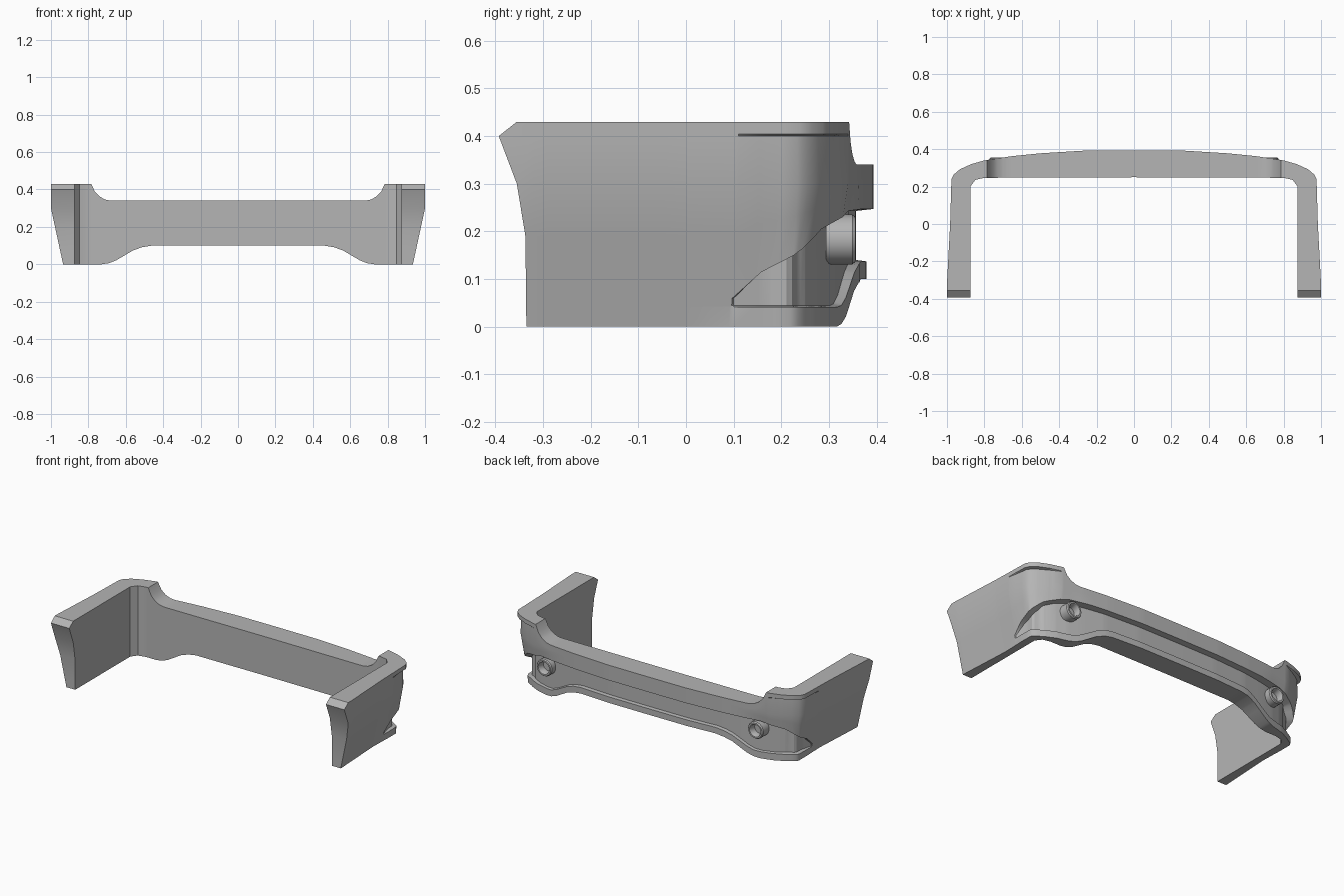
import bpy, bmesh, math
from mathutils import Vector, Matrix

if "Cube" in bpy.data.objects:
    bpy.data.objects.remove(bpy.data.objects["Cube"])


def key(keys, s):
    """Linear interpolation through (s, value...) keys."""
    s = min(max(s, keys[0][0]), keys[-1][0])
    for a, b in zip(keys, keys[1:]):
        if s <= b[0]:
            t = (s - a[0]) / (b[0] - a[0])
            v = [p + (q - p) * t for p, q in zip(a[1:], b[1:])]
            return Vector(v) if len(v) > 1 else v[0]


# Plan outlines along the half bumper: centre -> corner -> arm end
OUTER = [(0, 0, .393), (.27, .27, .392), (.5, .5, .378), (.65, .65, .363), (.8, .8, .34),
         (.875, .87, .32), (.94, .93, .293), (.985, .963, .265), (1.015, .976, .24),
         (1.255, .983, 0), (1.58, 1, -.32), (1.625, 1, -.37)]
INNER = [(0, 0, .25), (.8, .8, .247), (.875, .848, .236), (1.015, .875, .2),
         (1.255, .875, 0), (1.58, .875, -.32), (1.625, .875, -.37)]
# Heights
TOP = [(.68, .34), (.71, .346), (.74, .362), (.765, .388), (.785, .43)]
BOTTOM = [(.46, .1), (.51, .092), (.56, .075), (.65, .022), (.69, .006), (.73, 0)]
CREASE = [(.6, .247), (.75, .243), (.9, .205), (1.085, .115), (1.155, .055)]
LIP = [(.46, .137), (.51, .13), (.56, .112), (.65, .062), (.69, .045), (.73, .041)]
# Inward offsets
TAPER = [(.6, 0), (.73, .55), (.95, 1)]
LEDGE = [(.8, 0), (.87, .014), (.94, .022), (1.0, .02), (1.145, 0)]
RECESS = [(.5, .036), (.73, .05), (.94, .084), (1.06, .078), (1.155, .056)]
LIP_IN = [(.5, .014), (.73, .034), (.94, .058), (1.1, .054), (1.155, .056)]
BOTTOM_IN = [(.5, .014), (.73, .034), (.94, .058), (1.1, .058), (1.25, .065)]
# Slanted end of the arm, y by height
ARM_END = [(0, -.335), (.19, -.337), (.3, -.355), (.4, -.393), (.43, -.355)]


def section(s, last):
    top, bot = key(TOP, s), key(BOTTOM, s)
    zc, zl = key(CREASE, s), key(LIP, s)
    tuck = key(LEDGE, s)
    base = lambda z: key(TAPER, s) * .065 * max(0, (.3 - z) / .3)
    body = lambda z: base(z) + tuck * .85 * min(1, z / .3)
    zm = .3 + (zc - .3) * .45
    inset = lambda keys, z: key(keys, s) if s < 1.15 else base(z)
    rows = [(top, 0), (top - .026, 0), (top - .03, tuck), (.3, body(.3)), (zm, body(zm)),
            (zc, body(zc)), (zc - .004, max(inset(RECESS, zc - .004), body(zc - .004))),
            (zl + .003, inset(RECESS, zl + .003)), (zl, inset(LIP_IN, zl)), (bot, key(BOTTOM_IN, s))]
    o, i = key(OUTER, s), key(INNER, s)
    d = (i - o).normalized()
    ring = [(*(o + d * off), z) for z, off in rows]
    ring += [(i.x, i.y, z) for z, off in reversed(rows)]
    if last:
        ring = [(x, key(ARM_END, z), z) for x, y, z in ring]
    return ring


grey = bpy.data.materials.new("dark_grey")
grey.diffuse_color = (.46, .46, .46, 1)
grey.use_nodes = True
grey.node_tree.nodes["Principled BSDF"].inputs["Base Color"].default_value = grey.diffuse_color


def finish(name, bm, angle):
    bmesh.ops.recalc_face_normals(bm, faces=bm.faces)
    me = bpy.data.meshes.new(name)
    bm.to_mesh(me)
    bm.free()
    me.materials.append(grey)
    ob = bpy.data.objects.new(name, me)
    bpy.context.collection.objects.link(ob)
    bpy.ops.object.select_all(action='DESELECT')
    ob.select_set(True)
    bpy.context.view_layer.objects.active = ob
    mod = ob.modifiers.new("mirror", 'MIRROR')
    mod.use_clip = True
    bpy.ops.object.modifier_apply(modifier="mirror")
    bpy.ops.object.shade_smooth_by_angle(angle=math.radians(angle))
    return ob


# Bumper shell: loft of sections, mirrored across x = 0
stations = {round(k[0], 3) for t in (OUTER, INNER, TOP, BOTTOM, CREASE, LIP, LEDGE, RECESS) for k in t}
stations |= {round(n * .05, 3) for n in range(32)}
stations = sorted(stations)
bm = bmesh.new()
rings = [[bm.verts.new(p) for p in section(s, s == stations[-1])] for s in stations]
n = len(rings[0])
for a, b in zip(rings, rings[1:]):
    for j in range(n):
        k = (j + 1) % n
        bm.faces.new((a[j], a[k], b[k], b[j]))
end = rings[-1]
for j in range(n // 2 - 1):
    bm.faces.new((end[j], end[j + 1], end[n - 2 - j], end[n - 1 - j]))
finish("bumper_shell", bm, 32)

# Round tube sockets at both rear corners
PROFILE = [(.052, -.01), (.052, .045), (.047, .052), (.038, .052), (.034, .046), (.032, .01)]
SIDES = 28
bm = bmesh.new()
loops = [[bm.verts.new((r * math.cos(2 * math.pi * i / SIDES), y, r * math.sin(2 * math.pi * i / SIDES)))
          for i in range(SIDES)] for r, y in PROFILE]
for a, b in zip(loops, loops[1:]):
    for j in range(SIDES):
        k = (j + 1) % SIDES
        bm.faces.new((a[j], a[k], b[k], b[j]))
bm.faces.new(loops[-1])
bmesh.ops.transform(bm, verts=bm.verts, matrix=Matrix.Translation((.72, .304, .183)))
finish("tube_socket", bm, 35)
